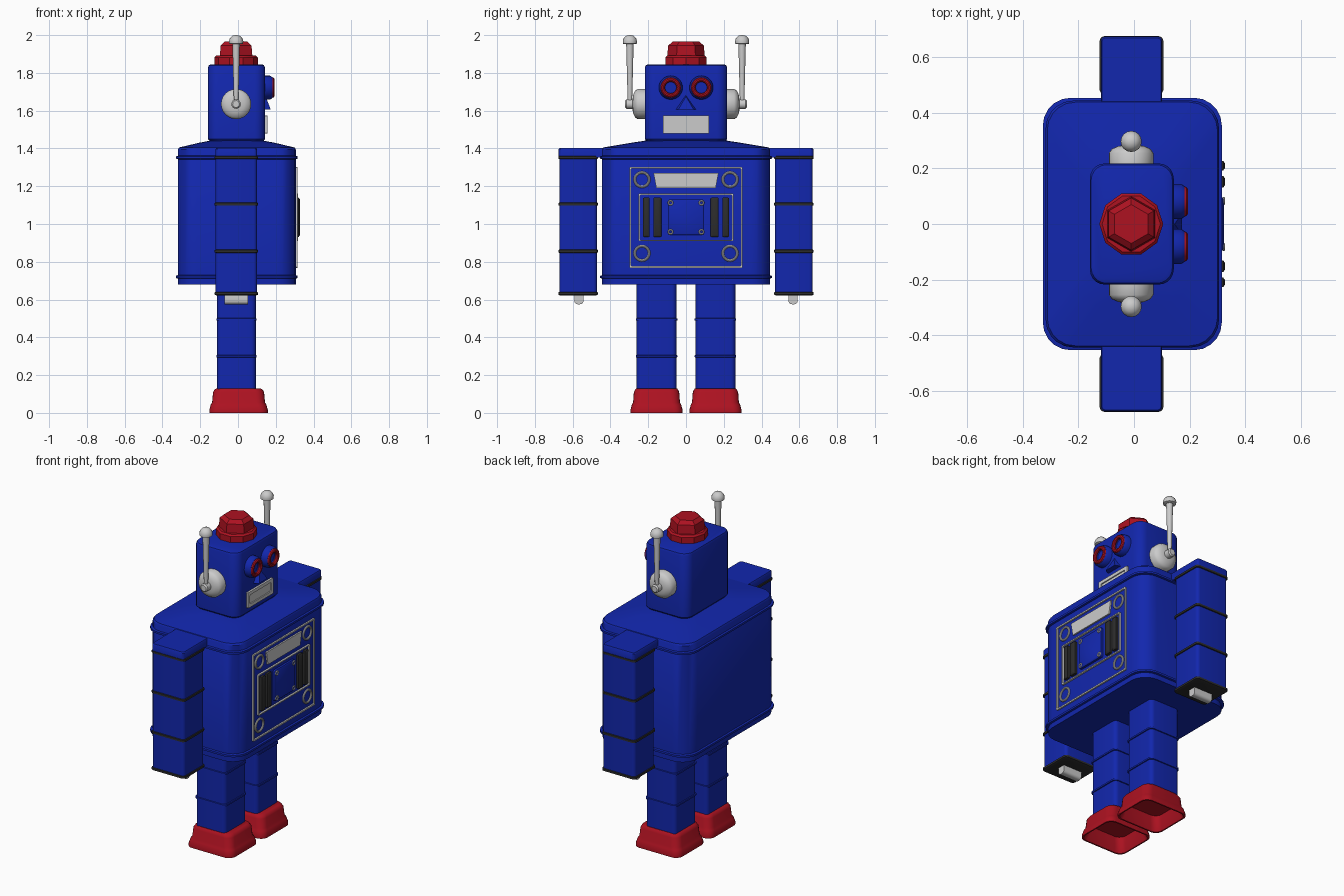
import bpy, bmesh, math
from mathutils import Matrix, Vector

if "Cube" in bpy.data.objects:
    bpy.data.objects.remove(bpy.data.objects["Cube"])


def material(name, rgb):
    m = bpy.data.materials.new(name)
    m.diffuse_color = (*rgb, 1)
    m.use_nodes = True
    m.node_tree.nodes["Principled BSDF"].inputs["Base Color"].default_value = m.diffuse_color
    return m


BLUE = material("blue_tin", (0.006, 0.02, 0.42))
RED = material("red_tin", (0.42, 0.006, 0.015))
BLACK = material("black_trim", (0.025, 0.025, 0.025))
# Local z of these frames points out of the face (+x) or out of a side (+y / -y)
FACE = Matrix(((0, 0, 1, 0), (1, 0, 0, 0), (0, 1, 0, 0), (0, 0, 0, 1)))
SIDE = {1: Matrix.Rotation(-math.pi / 2, 4, 'X'), -1: Matrix.Rotation(math.pi / 2, 4, 'X')}


def rrect(hx, hy, r, z, n=5):
    """Rounded rectangle ring."""
    pts = []
    for q, (sx, sy) in enumerate(((1, 1), (-1, 1), (-1, -1), (1, -1))):
        for i in range(n + 1):
            a = math.pi / 2 * (q + i / n)
            pts.append((sx * (hx - r) + r * math.cos(a), sy * (hy - r) + r * math.sin(a), z))
    return pts


def circle(r, z, n=24, turn=0):
    return [(r * math.cos(turn + math.tau * i / n), r * math.sin(turn + math.tau * i / n), z)
            for i in range(n)]


def loft(name, rings, loc=(0, 0, 0), mat=None, rot=Matrix(), caps=True, loop=False):
    """Skin a stack of rings with equal point counts."""
    bm = bmesh.new()
    M = Matrix.Translation(Vector(loc)) @ rot
    vs = [[bm.verts.new(M @ Vector(p)) for p in ring] for ring in rings]
    n = len(vs[0])
    pairs = list(zip(vs, vs[1:])) + ([(vs[-1], vs[0])] if loop else [])
    for a, b in pairs:
        for i in range(n):
            j = (i + 1) % n
            bm.faces.new((a[i], a[j], b[j], b[i]))
    if caps and not loop:
        bm.faces.new(vs[0][::-1])
        bm.faces.new(vs[-1])
    bmesh.ops.recalc_face_normals(bm, faces=bm.faces)
    me = bpy.data.meshes.new(name)
    bm.to_mesh(me)
    bm.free()
    if mat:
        me.materials.append(mat)
    ob = bpy.data.objects.new(name, me)
    bpy.context.collection.objects.link(ob)
    return ob


def block(name, sections, r, loc=(0, 0, 0), mat=None, rot=Matrix()):
    """Stack of rounded rectangles given as (z, half x, half y)."""
    return loft(name, [rrect(hx, hy, r, z) for z, hx, hy in sections], loc, mat, rot)


def lathe(name, profile, loc, mat=None, rot=Matrix(), n=24):
    return loft(name, [circle(r, z, n) for r, z in profile], loc, mat, rot)


def bead(name, z, hx, hy, r, loc, mat, out=0.008, t=0.01):
    block(name, [(z - t, hx - .004, hy - .004), (z - t * .6, hx + out, hy + out),
                 (z + t * .6, hx + out, hy + out), (z + t, hx - .004, hy - .004)], r, loc, mat)


def frame(name, hy, hz, w, d0, d1, loc, mat=None):
    """Rectangular moulding lying on the face plane."""
    loft(name, [rrect(hy, hz, .004, d0, 1), rrect(hy, hz, .004, d1, 1),
                rrect(hy - w, hz - w, .004, d1, 1), rrect(hy - w, hz - w, .004, d0, 1)],
         loc, mat, FACE, loop=True)


def ring(name, R, r, loc, mat=None):
    """Torus facing forward."""
    loft(name, [circle(R + r * math.cos(a), r * math.sin(a), 28)
                for a in (math.tau * i / 10 for i in range(10))], loc, mat, FACE, loop=True)


# Torso with domed top and rolled seams
TC = (-0.006, 0, 0)
block("torso", [(.68, .312, .444), (1.395, .312, .444), (1.405, .306, .438),
                (1.43, .2, .29), (1.445, .12, .19)], .1, TC, BLUE)
for z in (.72, 1.352):
    bead("torso_seam", z, .314, .446, .1, TC, BLUE)

# Head
HC = (-0.008, 0, 0)
block("head", [(1.435, .14, .207), (1.45, .151, .218), (1.828, .151, .218),
               (1.84, .146, .213), (1.845, .136, .203)], .055, HC, BLUE)

# Beacon on the head
loft("beacon_base", [circle(.115, 1.84, 10), circle(.115, 1.882, 10), circle(.105, 1.892, 10)],
     (-.01, 0, 0), RED)
loft("beacon", [circle(r, z, 6, math.pi / 2) for r, z in ((.1, 1.885), (.094, 1.945), (.07, 1.965))],
     (-.01, 0, 0), RED)

# Nose: a wedge that is deepest at the bottom
loft("nose", [[(-.055, -.035, 0), (.055, -.035, 0), (0, .045, 0)],
              [(-.04, -.033, .033), (.04, -.033, .033), (0, .035, .006)]],
     (.14, 0, 1.64), BLUE, FACE)

# Mouth
frame("mouth_frame", .123, .048, .02, 0, .015, (.14, 0, 1.527))
block("mouth_plate", [(0, .106, .03), (.008, .106, .03)], .004, (.14, 0, 1.527), None, FACE)

# Chest panel
X = .303
frame("chest_border", .3, .267, .009, 0, .012, (X, 0, 1.035))
frame("dial_border", .251, .126, .007, 0, .014, (X, 0, 1.035))
loft("chest_plate", [[(-.157, -.04, z), (.157, -.04, z), (.172, .04, z), (-.172, .04, z)]
                     for z in (0, .012)], (X, 0, 1.23), None, FACE)
block("dial_plate", [(0, .095, .094), (.016, .095, .094), (.02, .09, .089)], .008,
      (X, 0, 1.035), BLUE, FACE)

for s in (-1, 1):
    # Eyes
    lathe("eye_socket", [(.063, -.01), (.063, .03), (.055, .042), (.044, .044), (.03, .03)],
          (.14, s * .081, 1.722), BLUE, FACE, 28)
    ring("eye_ring", .042, .012, (.182, s * .081, 1.722), RED)

    # Ear discs and antennas
    lathe("ear", [(.08, 0), (.08, .04), (.07, .055), (.045, .066), (.025, .068), (.025, .1), (.018, .107)],
          (-.01, s * .215, 1.635), None, SIDE[s])
    lathe("antenna_rod", [(.011, 1.62), (.02, 1.965)], (-.01, s * .297, 0), None, n=12)
    lathe("antenna_tip", [(.03, 1.952), (.037, 1.955), (.038, 1.967), (.033, 1.983), (.02, 1.996), (.006, 2.0)],
          (-.01, s * .297, 0), None, n=16)

    # Chest details
    for z in (.845, 1.235):
        ring("chest_ring", .038, .007, (X + .006, s * .233, z))
    for y, w in ((.21, .017), (.152, .021)):
        block("vent_slot", [(0, w, .104), (.018, w, .104), (.024, w - .008, .096)], .004,
              (X, s * y, 1.035), BLACK, FACE)
    for z in (.958, 1.112):
        ring("dial_screw", .011, .004, (X + .02, s * .082, z))

    # Arm, shoulder, trims and gripper
    A = (-.009, s * .571, 0)
    block("arm", [(.635, .11, .1), (1.36, .11, .1)], .02, A, BLUE)
    block("arm_base", [(.626, .106, .096), (.637, .108, .098)], .02, A, BLACK)
    block("shoulder", [(1.352, .11, .125), (1.396, .11, .125), (1.402, .106, .121)], .015,
          (-.009, s * .549, 0), BLUE)
    for z in (.632, .856, 1.105, 1.352):
        bead("arm_trim", z, .11, .1, .02, A, BLACK, .005)
    block("gripper", [(-.063, .024, .03), (.063, .024, .03)], .018,
          (-.009, s * .567, .605), None, FACE)

    # Leg with rolled seams
    L = (-.008, s * .156, 0)
    block("leg", [(.11, .102, .105), (.69, .102, .105)], .025, L, BLUE)
    for z in (.3, .495):
        bead("leg_seam", z, .102, .105, .025, L, BLUE, .005, .008)

    # Foot, hollow underneath
    block("foot", [(.09, .13, .112), (.03, .138, .118), (0, .147, .129), (0, .155, .138),
                   (.015, .155, .138), (.042, .148, .131), (.055, .14, .124), (.11, .135, .12),
                   (.124, .127, .113), (.13, .115, .108)], .045, (.003, s * .156, 0), RED)

# Soft shading with crisp edges
bpy.ops.object.select_all(action='SELECT')
bpy.context.view_layer.objects.active = bpy.data.objects["torso"]
bpy.ops.object.shade_smooth_by_angle(angle=math.radians(35))
